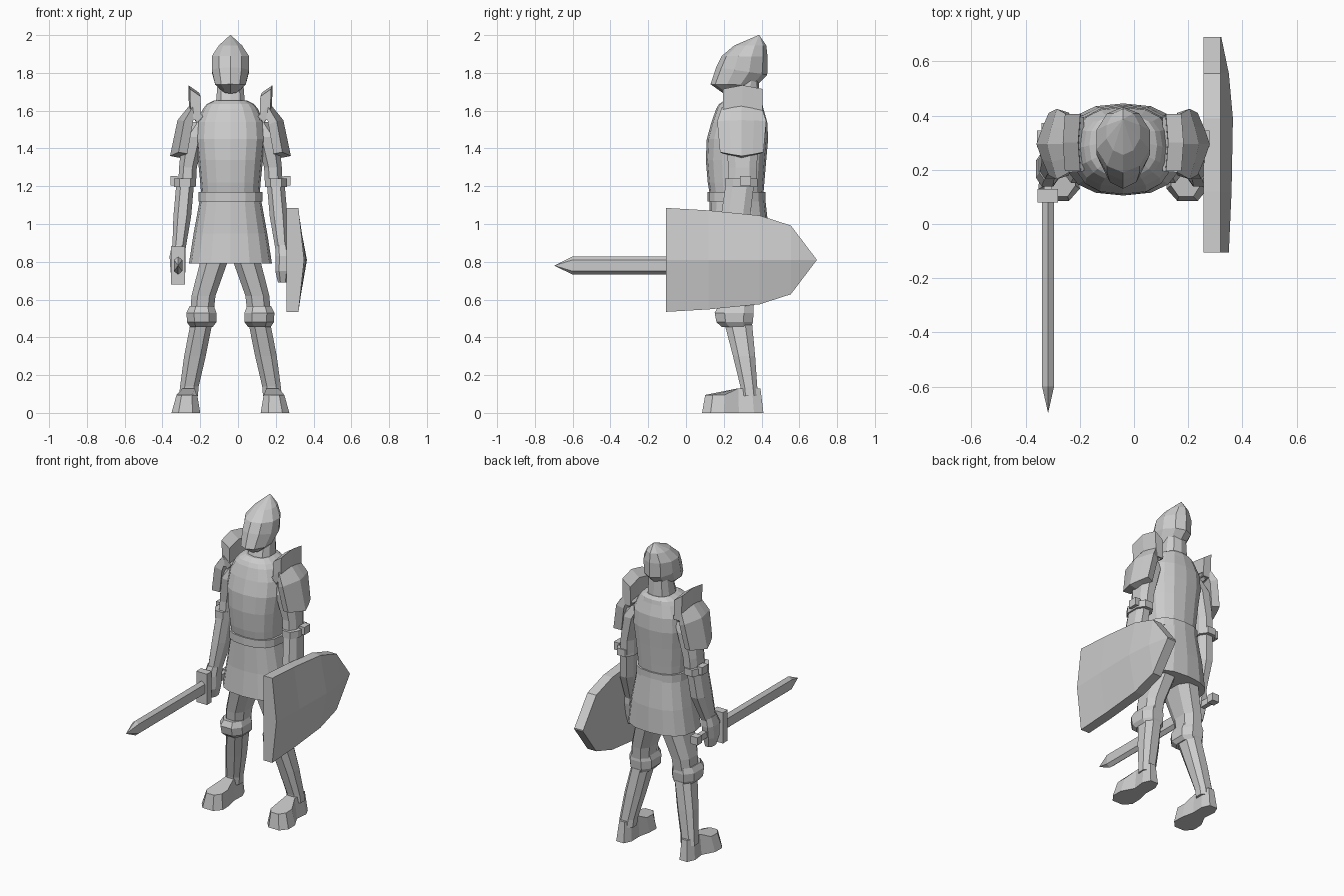
import bpy, bmesh, math

if "Cube" in bpy.data.objects:
    bpy.data.objects.remove(bpy.data.objects["Cube"])

MID_X = -0.04  # symmetry line of the figure

steel = bpy.data.materials.new("steel grey")
steel.diffuse_color = (0.6, 0.6, 0.6, 1)
steel.use_nodes = True
steel.node_tree.nodes["Principled BSDF"].inputs["Base Color"].default_value = steel.diffuse_color


def finish(bm, name, x=MID_X, mirror=False):
    bmesh.ops.recalc_face_normals(bm, faces=bm.faces)
    me = bpy.data.meshes.new(name)
    bm.to_mesh(me)
    bm.free()
    me.materials.append(steel)
    ob = bpy.data.objects.new(name, me)
    ob.location.x = x
    bpy.context.collection.objects.link(ob)
    if mirror:
        ob.modifiers.new("mirror", 'MIRROR').use_mirror_merge = False
    return ob


def bridge(bm, rings):
    """Skin between closed rings of points and cap both ends."""
    vs = [[bm.verts.new(p) for p in r] for r in rings]
    n = len(vs[0])
    for a, b in zip(vs, vs[1:]):
        for i in range(n):
            j = (i + 1) % n
            bm.faces.new((a[i], a[j], b[j], b[i]))
    bm.faces.new(vs[0][::-1])
    bm.faces.new(vs[-1])


def loft(name, rings, n=8, power=0.8, mirror=False, turn=0.0):
    """Rings are (x0, x1, y_front, y_back, z_front, [z_back])."""
    bm = bmesh.new()
    out = []
    for r in rings:
        x0, x1, y0, y1, zf = r[:5]
        zb = r[5] if len(r) > 5 else zf
        ring = []
        for i in range(n):
            a = 2 * math.pi * (i + turn) / n - math.pi / 2
            u, v = [math.copysign(abs(c) ** power, c) if abs(c) > 1e-6 else 0
                    for c in (math.cos(a), math.sin(a))]
            t = (v + 1) / 2
            ring.append(((x0 + x1) / 2 + u * (x1 - x0) / 2,
                         y0 + t * (y1 - y0), zf + t * (zb - zf)))
        out.append(ring)
    bridge(bm, out)
    return finish(bm, name, mirror=mirror)


def body(name, rings, **kw):
    """Centred loft; rings are (half_width, y_front, y_back, z...)."""
    return loft(name, [(-r[0], r[0]) + tuple(r[1:]) for r in rings], **kw)


def box(name, lo, hi, mirror=False, x=MID_X):
    bm = bmesh.new()
    bridge(bm, [[(lo[0], lo[1], z), (hi[0], lo[1], z), (hi[0], hi[1], z), (lo[0], hi[1], z)]
                for z in (lo[2], hi[2])])
    return finish(bm, name, x, mirror)


# helmet with a beaked front and pointed crown
body("helmet", [
    (.05, .20, .36, 1.69, 1.735), (.085, .13, .375, 1.74, 1.735),
    (.104, .16, .43, 1.83, 1.79), (.104, .19, .432, 1.89, 1.885),
    (.065, .255, .425, 1.945, 1.945), (.002, .384, .388, 2.0)], n=10, power=1.05)

# neck, breastplate, belt and skirt
body("neck", [(.085, .21, .39, 1.6), (.078, .22, .39, 1.66), (.07, .25, .385, 1.76)], n=10)
body("breastplate", [
    (.155, .125, .41, 1.16), (.16, .115, .415, 1.22), (.172, .105, .425, 1.34),
    (.185, .11, .435, 1.45), (.178, .135, .43, 1.54), (.145, .16, .41, 1.61),
    (.125, .175, .405, 1.635), (.085, .205, .39, 1.655)], n=16)
body("belt", [(.17, .115, .42, 1.12), (.17, .115, .42, 1.17)], n=16)
body("skirt", [(.22, .105, .445, .79), (.195, .12, .44, .95), (.162, .125, .42, 1.13)], n=16)

# legs
loft("thighs", [(.085, .217, .19, .36, .53), (.075, .21, .18, .37, .62),
                (.01, .165, .15, .4, .8), (.01, .16, .15, .4, .9)], mirror=True, turn=.5)
loft("knee_guards", [(.09, .217, .185, .35, .455), (.069, .235, .155, .36, .48),
                     (.069, .238, .145, .365, .53), (.083, .22, .165, .36, .565)],
     mirror=True, turn=.5)
loft("shins", [(.169, .275, .29, .385, .09), (.165, .27, .285, .38, .14),
               (.127, .249, .245, .37, .3), (.093, .216, .2, .355, .47)],
     mirror=True, turn=.5)

# boots: one sole outline, pulled up and inward
sole = [(.2, .41), (.255, .41), (.277, .36), (.268, .28), (.31, .2), (.312, .13), (.275, .085),
        (.2, .085), (.16, .13), (.163, .2), (.18, .28), (.178, .36)]
bm = bmesh.new()
bridge(bm, [[(x, y, 0) for x, y in sole],
            [(.23 + (x - .235) * .72, .25 + (y - .25) * .9, .13 if y > .27 else .095)
             for x, y in sole]])
finish(bm, "boots", mirror=True)

# arms
loft("upper_arms", [(.18, .28, .215, .375, 1.2), (.175, .275, .22, .38, 1.3),
                    (.13, .26, .2, .39, 1.46), (.1, .2, .22, .37, 1.54)],
     mirror=True, turn=.5)
loft("elbow_bands", [(.18, .302, .2, .385, 1.195), (.18, .302, .2, .385, 1.24)],
     mirror=True, turn=.5)
box("elbow_studs", (.28, .285, 1.205), (.318, .345, 1.255), mirror=True)
loft("forearms", [(.235, .31, .16, .27, .87), (.205, .305, .18, .345, 1.04),
                  (.19, .29, .205, .365, 1.21)], mirror=True, turn=.5)
loft("hands", [(.25, .305, .16, .24, .69), (.235, .32, .135, .255, .75),
               (.235, .325, .135, .27, .83), (.235, .312, .16, .27, .89)],
     mirror=True, turn=.5)

# shoulder guards: ridged bands curving down over the arm
bm = bmesh.new()
rows = [(.145, 1.57, .10), (.215, 1.63, .105), (.28, 1.55, .13), (.32, 1.36, .115)]
grid = []
for k, (x, z, hy) in enumerate(rows):
    drop = (0, .015, .035, .045)[k]
    lift = (0, -.01, -.005, .02)[k]
    grid.append([bm.verts.new((x - d * drop, .295 + s * hy, z + d * lift))
                 for s, d in ((-1, 1), (-.5, .45), (0, 0), (.5, .45), (1, 1))])
for a, b in zip(grid, grid[1:]):
    for i in range(4):
        bm.faces.new((a[i], b[i], b[i + 1], a[i + 1]))
bmesh.ops.recalc_face_normals(bm, faces=bm.faces)
guards = finish(bm, "shoulder_guards")
sol = guards.modifiers.new("thickness", 'SOLIDIFY')
sol.thickness = .05
sol.offset = -1 if guards.data.polygons[0].normal.z > 0 else 1
guards.modifiers.new("mirror", 'MIRROR')

# upright neck plates with a peaked middle
bm = bmesh.new()
bridge(bm, [[(.155 - b, y, 1.55), (.21 - b, y, 1.55), (.215 - b, y, 1.715 + t),
             (.158 - b, y, 1.675 + t)]
            for y, b, t in ((.195, .0, 0), (.3, -.008, .02), (.405, .0, 0))])
finish(bm, "neck_plates", mirror=True)

# sword pointing forward from the right hand
SX, SZ = -.317, .78
bm = bmesh.new()
bridge(bm, [[(SX - .022 * k, y, SZ - .03 * k), (SX, y, SZ - .048 * k),
             (SX + .022 * k, y, SZ - .03 * k), (SX + .022 * k, y, SZ + .03 * k),
             (SX, y, SZ + .048 * k), (SX - .022 * k, y, SZ + .03 * k)]
            for y, k in ((-.695, .03), (-.6, 1), (.1, 1))])
finish(bm, "sword_blade", x=0)
box("sword_guard", (-.356, .08, .68), (-.28, .13, .88), x=0)
box("sword_grip", (SX - .015, .12, SZ - .02), (SX + .015, .34, SZ + .02), x=0)
box("sword_pommel", (SX - .025, .325, SZ - .025), (SX + .025, .372, SZ + .025), x=0)

# shield: flat back, rim and a horizontal ridge; stations are (y, half_height, ridge_x)
stations = [(-.105, .275, .35), (.12, .262, .36), (.39, .235, .365), (.555, .182, .35),
            (.69, .004, .322)]
bm = bmesh.new()
bridge(bm, [[(.257, y, .81 - h), (.32, y, .81 - h), (rx, y, .81), (.32, y, .81 + h),
             (.257, y, .81 + h)] for y, h, rx in stations])
finish(bm, "shield", x=0)
